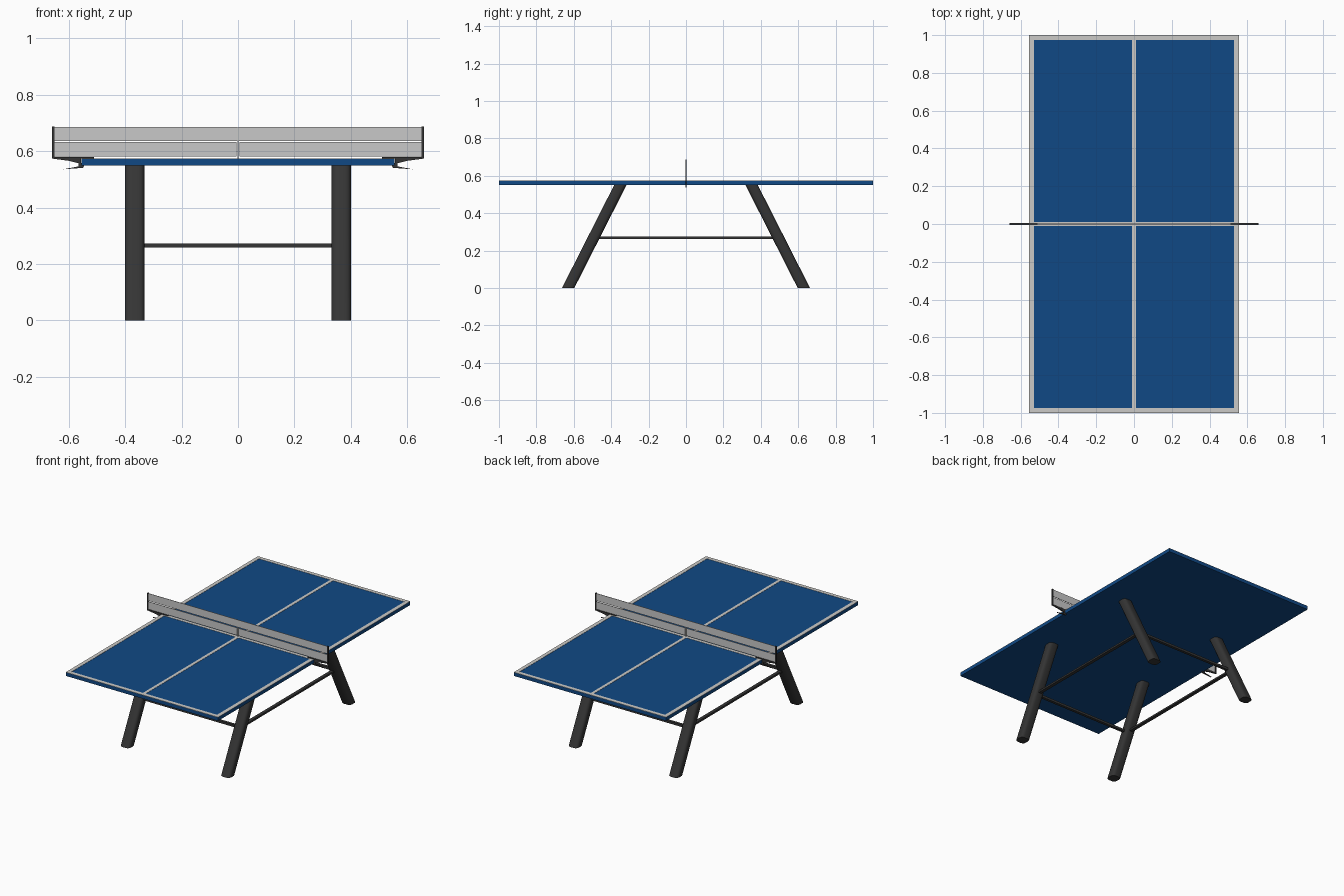
import bpy, bmesh, math
from mathutils import Vector

if "Cube" in bpy.data.objects:
    bpy.data.objects.remove(bpy.data.objects["Cube"])


def material(name, rgb):
    m = bpy.data.materials.new(name)
    m.diffuse_color = (*rgb, 1)
    m.use_nodes = True
    m.node_tree.nodes["Principled BSDF"].inputs["Base Color"].default_value = m.diffuse_color
    return m


BLUE = material("table blue", (0.005, 0.066, 0.235))
WHITE = material("line white", (0.60, 0.59, 0.57))
NET = material("net grey", (0.58, 0.58, 0.58))
BLACK = material("frame black", (0.035, 0.035, 0.035))


def finish(name, bm, mat, smooth=False):
    bmesh.ops.recalc_face_normals(bm, faces=bm.faces)
    me = bpy.data.meshes.new(name)
    bm.to_mesh(me)
    bm.free()
    ob = bpy.data.objects.new(name, me)
    bpy.context.collection.objects.link(ob)
    me.materials.append(mat)
    if smooth:
        bpy.ops.object.select_all(action='DESELECT')
        ob.select_set(True)
        bpy.context.view_layer.objects.active = ob
        bpy.ops.object.shade_smooth_by_angle(angle=math.radians(40))
    return ob


def box(name, lo, hi, mat):
    bm = bmesh.new()
    bmesh.ops.create_cube(bm, size=1)
    for v in bm.verts:
        v.co = [lo[i] + (v.co[i] + 0.5) * (hi[i] - lo[i]) for i in range(3)]
    return finish(name, bm, mat)


def loft(name, rings, mat, smooth=False):
    """Closed solid between two rings of points."""
    bm = bmesh.new()
    a, b = [[bm.verts.new(p) for p in r] for r in rings]
    n = len(a)
    bm.faces.new(a)
    bm.faces.new(b)
    for i in range(n):
        j = (i + 1) % n
        bm.faces.new((a[i], a[j], b[j], b[i]))
    return finish(name, bm, mat, smooth)


def rounded_rect(w, d, r, steps=3):
    pts = []
    for k, (sx, sy) in enumerate([(1, 1), (-1, 1), (-1, -1), (1, -1)]):
        for s in range(steps + 1):
            t = math.pi / 2 * (k + s / steps)
            pts.append((sx * (w / 2 - r) + r * math.cos(t), sy * (d / 2 - r) + r * math.sin(t)))
    return pts


# Table top
box("table_top", (-0.555, -1, 0.55), (0.555, 1, 0.573), BLUE)

# Painted lines
Z0, Z1 = 0.572, 0.5745
for s, side in ((-1, "left"), (1, "right")):
    x0, x1 = sorted((s * 0.53, s * 0.555))
    box(f"{side}_side_line", (x0, -1, Z0), (x1, 1, Z1), WHITE)
for s, end in ((-1, "front"), (1, "back")):
    y0, y1 = sorted((s * 0.975, s * 1.0))
    box(f"{end}_end_line", (-0.53, y0, Z0), (0.53, y1, Z1), WHITE)
    y0, y1 = sorted((s * 0.01, s * 0.975))
    box(f"{end}_centre_line", (-0.01, y0, Z0), (0.01, y1, Z1), WHITE)
box("cross_line", (-0.53, -0.01, Z0), (0.53, 0.01, Z1), WHITE)

# Splayed legs with rounded section
section = rounded_rect(0.068, 0.066, 0.02)
for sx in (-1, 1):
    for sy in (-1, 1):
        rings = [[(sx * 0.366 + x, sy * yc + y, z) for x, y in section]
                 for yc, z in ((0.63, 0), (0.35, 0.552))]
        loft(f"{'front' if sy < 0 else 'back'}_{'left' if sx < 0 else 'right'}_leg", rings, BLACK, True)

# Stretchers joining the legs
for s in (-1, 1):
    y = s * 0.495
    box(f"{'front' if s < 0 else 'back'}_stretcher", (-0.35, y - 0.009, 0.258), (0.35, y + 0.009, 0.273), BLACK)
    x = s * 0.366
    box(f"{'left' if s < 0 else 'right'}_stretcher", (x - 0.011, -0.48, 0.262), (x + 0.011, 0.48, 0.274), BLACK)

# Net: upper band and lower panels with narrow gaps
for s, side in ((-1, "left"), (1, "right")):
    for part, z0, z1, gap in (("upper", 0.637, 0.686, 0.002), ("lower", 0.582, 0.632, 0.005)):
        x0, x1 = sorted((s * gap, s * 0.651))
        box(f"{side}_{part}_net", (x0, -0.0015, z0), (x1, 0.0015, z1), NET)
    # Net post
    x0, x1 = sorted((s * 0.651, s * 0.66))
    box(f"{side}_net_post", (x0, -0.004, 0.576), (x1, 0.004, 0.688), BLACK)
    # Clamp: tapered bracket above and thin jaw below the table edge
    for part, pts in (("bracket", [(0.51, 0.575), (0.51, 0.580), (0.66, 0.580), (0.66, 0.574),
                                   (0.60, 0.566), (0.556, 0.555), (0.556, 0.575)]),
                      ("jaw", [(0.545, 0.548), (0.556, 0.558), (0.566, 0.558), (0.566, 0.546),
                               (0.62, 0.536), (0.55, 0.541)])):
        loft(f"{side}_clamp_{part}", [[(s * x, y, z) for x, z in pts] for y in (-0.004, 0.004)], BLACK)
box("net_centre_strap", (-0.002, -0.002, 0.575), (0.002, 0.002, 0.684), WHITE)
